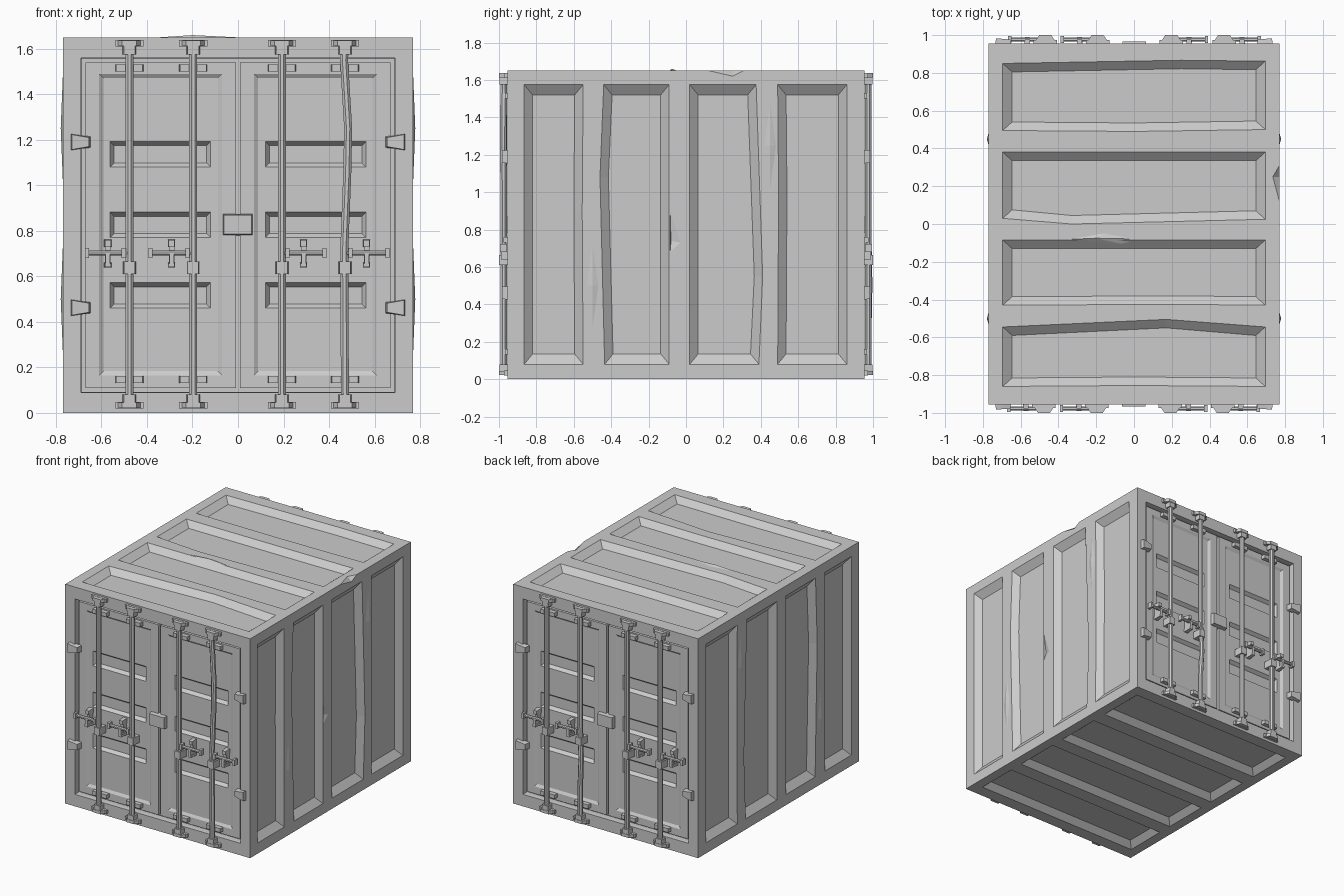
import bpy, bmesh, math
from mathutils import Vector

if "Cube" in bpy.data.objects:
    bpy.data.objects.remove(bpy.data.objects["Cube"])

HX, HY, H = 0.77, 0.955, 1.65
# Each face maps (u, v, w) to world, w pointing outward from the surface
FACES = {
    'right': lambda u, v, w: (HX + w, v, u),
    'left': lambda u, v, w: (-HX - w, v, u),
    'top': lambda u, v, w: (u, v, H + w),
    'bottom': lambda u, v, w: (u, v, -w),
    'front': lambda u, v, w: (u, -HY - w, v),
    'back': lambda u, v, w: (-u, HY + w, v),
}


def loft(bm, rings):
    vs = [[bm.verts.new(p) for p in r] for r in rings]
    n = len(vs[0])
    for a, b in zip(vs, vs[1:]):
        for i in range(n):
            bm.faces.new((a[i], a[(i + 1) % n], b[(i + 1) % n], b[i]))
    bm.faces.new(vs[0][::-1])
    bm.faces.new(vs[-1])


def finish(bm, name):
    bmesh.ops.recalc_face_normals(bm, faces=bm.faces)
    me = bpy.data.meshes.new(name)
    bm.to_mesh(me)
    bm.free()
    ob = bpy.data.objects.new(name, me)
    bpy.context.collection.objects.link(ob)
    return ob


def block(bm, face, u0, u1, v0, v1, w0, w1, iu=0.0, iv=0.0):
    f = FACES[face]
    ring = lambda a, b, w: [f(u0 + a, v0 + b, w), f(u1 - a, v0 + b, w),
                            f(u1 - a, v1 - b, w), f(u0 + a, v1 - b, w)]
    loft(bm, [ring(0, 0, w0), ring(iu, iv, w1)])


def recess(bm, face, u0, u1, low, high, w, depth, iu, iv):
    """Sloped pocket; low and high are (start, mid_u, mid, end) edge positions."""
    f = FACES[face]

    def ring(a, b, z):
        lo = [(u0 + a, low[0] + b), (low[1], low[2] + b), (u1 - a, low[3] + b)]
        hi = [(u1 - a, high[3] - b), (high[1], high[2] - b), (u0 + a, high[0] - b)]
        return [f(u, v, z) for u, v in lo + hi]
    loft(bm, [ring(0, 0, w + 0.012), ring(0, 0, w), ring(iu, iv, w - depth)])


def flat_recess(bm, face, u0, u1, v0, v1, w, depth, i):
    m = (u0 + u1) / 2
    recess(bm, face, u0, u1, (v0, m, v0, v0), (v1, m, v1, v1), w, depth, i, i)


def hull(bm, pts):
    vs = [bm.verts.new(p) for p in pts]
    bmesh.ops.convex_hull(bm, input=vs)


def tube(bm, face, path, r, axis, n=8):
    f = FACES[face]
    rings = []
    for u, v, w in path:
        ring = []
        for i in range(n):
            t = 2 * math.pi * (i + 0.5) / n
            c, s = r * math.cos(t), r * math.sin(t)
            ring.append(f(u + c, v, w + s) if axis == 'v' else f(u, v + c, w + s))
        rings.append(ring)
    loft(bm, rings)


# Container body
bm = bmesh.new()
block(bm, 'top', -HX, HX, -HY, HY, -H, 0)
body = finish(bm, 'container_body')

# Corrugated wall, roof and floor pockets, slightly dented
cut1, cut2, cut3 = bmesh.new(), bmesh.new(), bmesh.new()
side = [((-.865, .8, -.865, -.865), (-.55, .9, -.555, -.55)),
        ((-.435, 1.08, -.46, -.44), (-.09, .8, -.09, -.09)),
        ((.02, .8, .02, .02), (.39, .55, .41, .375)),
        ((.49, 1.0, .495, .49), (.86, .8, .86, .86))]
roof = [((-.86, 0, -.855, -.86), (-.545, .17, -.505, -.545)),
        ((-.43, .2, -.425, -.43), (-.085, 0, -.085, -.085)),
        ((.03, -.33, .0, .025), (.38, 0, .38, .38)),
        ((.495, 0, .49, .50), (.85, .25, .867, .862))]
for lo, hi in side:
    for f in ('right', 'left'):
        recess(cut1, f, 0.08, 1.575, lo, hi, 0, 0.04, 0.055, 0.045)
for lo, hi in roof:
    recess(cut1, 'top', -.695, .695, lo, hi, 0, 0.04, 0.05, 0.045)
for v0, v1 in ((-.86, -.54), (-.43, -.08), (.03, .38), (.5, .86)):
    flat_recess(cut1, 'bottom', -.695, .695, v0, v1, 0, 0.04, 0.045)

# Door opening, seams, door panels and slots at both ends
for f in ('front', 'back'):
    flat_recess(cut1, f, -.69, .69, .09, 1.56, 0, 0.02, 0.002)
    for u in (-.679, 0, .679):
        block(cut2, f, u - .009, u + .009, .092, 1.558, -.05, -.01)
    for v in (.101, 1.549):
        block(cut3, f, -.687, .687, v - .009, v + .009, -.05, -.01)
    for s in (-1, 1):
        a, b = sorted((s * .07, s * .61))
        flat_recess(cut2, f, a, b, .165, 1.49, -.02, .012, .018)
        a, b = sorted((s * .12, s * .562))
        for v in (.46, .77, 1.08):
            flat_recess(cut3, f, a, b, v, v + .112, -.032, .025, .018)

# Knocks in the roof edge and right wall
hull(cut2, [(HX, .12, H), (HX, .31, H), (.735, .25, H), (HX, .25, 1.62), (.80, .2, 1.70)])
hull(cut2, [(HX, -.085, .90), (HX, -.085, .68), (HX, -.03, .73), (.755, -.08, .74), (.79, -.07, .75)])

for i, c in enumerate((cut1, cut2, cut3)):
    cutter = finish(c, 'pocket_cutter_%d' % i)
    cutter.hide_render = True
    mod = body.modifiers.new('pockets', 'BOOLEAN')
    mod.operation, mod.solver, mod.object = 'DIFFERENCE', 'EXACT', cutter
    bpy.context.view_layer.objects.active = body
    bpy.ops.object.modifier_apply(modifier=mod.name)
    bpy.data.objects.remove(cutter)

# Shallow bulges on roof and wall ribs
bm = bmesh.new()
hull(bm, [(-.38, -.083, H - .002), (-.15, -.045, H - .002), (.04, -.08, H - .002), (-.07, -.105, H - .012), (-.2, -.075, H + .01)])
finish(bm, 'roof_bulge')
bm = bmesh.new()
for s in (-1, 1):
    for y, z in ((.45, 1.25), (-.5, .5)):
        hull(bm, [(s * (HX - .001), y + a, z + b) for a, b in ((-.035, 0), (.035, 0), (0, -.25), (0, .25))]
             + [(s * (HX + .009), y, z)])
finish(bm, 'wall_bulges')

# Door hardware for each end
RODS = (-.477, -.197, .193, .47)
for f in ('front', 'back'):
    rods, brackets, handles, hinges = (bmesh.new() for _ in range(4))
    for i, u in enumerate(RODS):
        # Lock rods, some of them bent
        path = [(u, .03, .02), (u, 1.62, .02)]
        if f == 'front' and i == 3:
            path[1:1] = [(u - .003, .72, .02), (u + .01, 1.05, .02), (u + .014, 1.25, .022), (u - .004, 1.55, .02)]
        if f == 'back' and i == 1:
            path[1:1] = [(u, .3, .02), (u + .01, .5, .024), (u, .75, .02)]
        tube(rods, f, path, .019, 'v')
        # End keepers, guide pads and rod collars
        for v0, v1, c0, c1 in ((1.61, 1.638, 1.575, 1.636), (.02, .047, .022, .08)):
            block(brackets, f, u - .062, u + .062, v0, v1, -.005, .018)
            block(brackets, f, u - .058, u + .058, v0 + .002, v1 - .002, .005, .045, .026)
            block(brackets, f, u - .03, u + .03, c0, c1, -.005, .042, .005)
        for v in (.132, 1.50):
            block(brackets, f, u - .062, u + .062, v, v + .03, -.025, .012, .004)
        block(brackets, f, u - .028, u + .028, .61, .665, -.025, .044, .004)
        # Swing handles with their catches
        s = -1 if i < 2 else 1
        tube(handles, f, [(u, .702, .022), (u + s * .19, .702, .022)], .012, 'u')
        for d in (.025, .187):
            m = u + s * d
            block(handles, f, m - .009, m + .009, .68, .724, .002, .04)
        m = u + s * .095
        block(handles, f, m - .012, m + .012, .65, .755, -.035, .008)
        block(handles, f, m - .016, m + .016, .728, .762, -.03, .022, .003, .003)
        block(handles, f, m - .016, m + .016, .638, .66, -.03, .034, .003, .003)
        block(handles, f, m - .01, m + .01, .655, .70, .0, .034)
    # Tapered hinges
    for s in (-1, 1):
        for v in (1.19, .462):
            hull(hinges, [FACES[f](s * a, v + k * b, w) for k in (-1, 1)
                          for a, b, w in ((.735, .036, -.005), (.648, .024, -.022), (.73, .033, .028), (.655, .02, .022))])
    finish(rods, f + '_lock_rods')
    finish(brackets, f + '_rod_brackets')
    finish(handles, f + '_handles')
    finish(hinges, f + '_hinges')
    # Centre lock box
    bm = bmesh.new()
    block(bm, f, -.067, .065, .78, .875, -.04, .012, .005, .005)
    finish(bm, f + '_lock_box')
